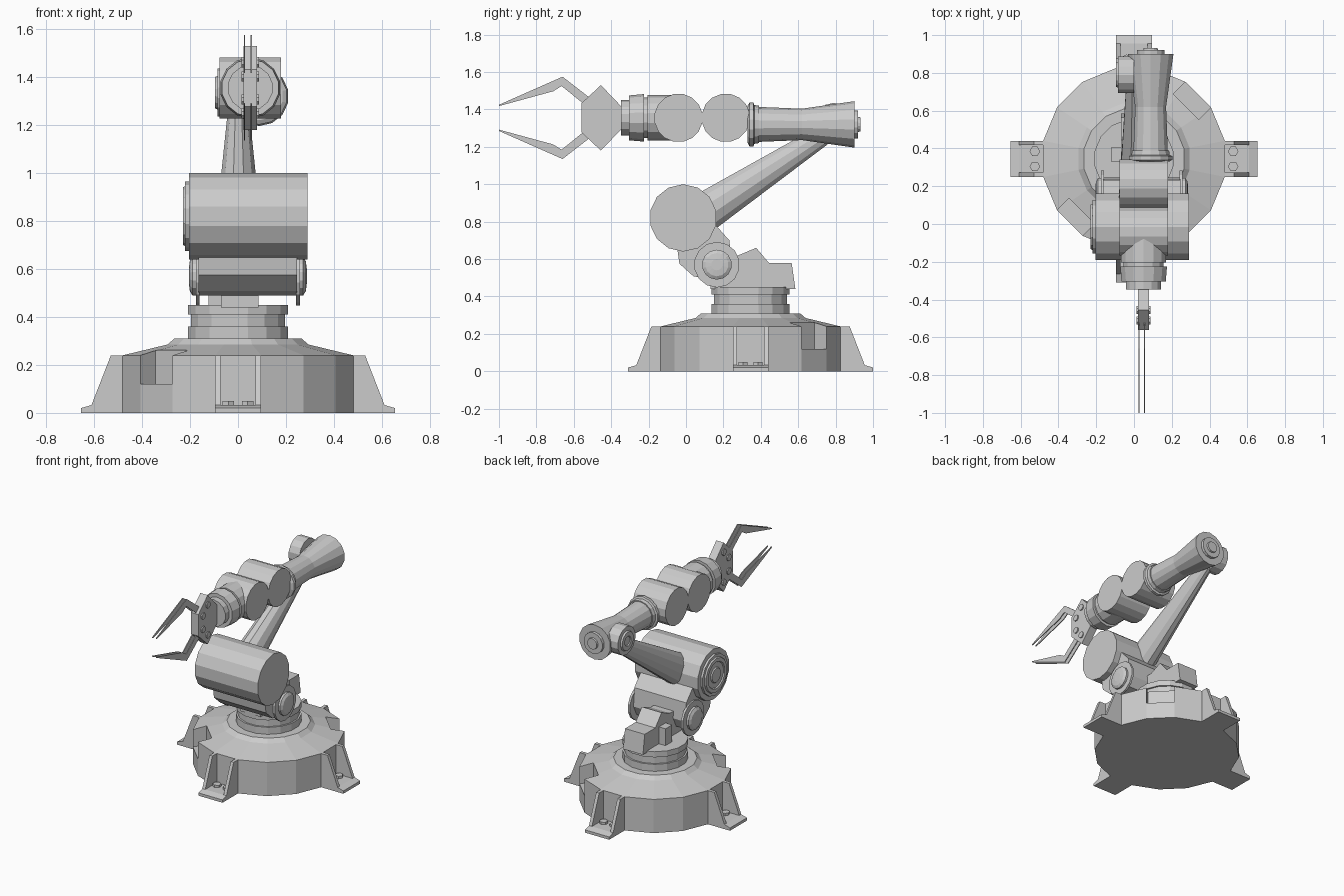
import bpy, bmesh
from math import cos, sin, pi, radians
from mathutils import Vector, Matrix

if "Cube" in bpy.data.objects:
    bpy.data.objects.remove(bpy.data.objects["Cube"])

BASE = Vector((0, 0.345, 0))
X, Y, Z = Vector((1, 0, 0)), Vector((0, 1, 0)), Vector((0, 0, 1))


def finish(name, bm, matrix=None):
    if matrix:
        bm.transform(matrix)
    bmesh.ops.recalc_face_normals(bm, faces=bm.faces[:])
    mesh = bpy.data.meshes.new(name)
    bm.to_mesh(mesh)
    bm.free()
    ob = bpy.data.objects.new(name, mesh)
    bpy.context.collection.objects.link(ob)
    return ob


def prism(name, profile, x0, x1, matrix=None):
    """Extrude a (y, z) profile from x0 to x1."""
    bm = bmesh.new()
    a = [bm.verts.new((x0, y, z)) for y, z in profile]
    b = [bm.verts.new((x1, y, z)) for y, z in profile]
    bm.faces.new(a)
    bm.faces.new(b)
    n = len(profile)
    for i in range(n):
        j = (i + 1) % n
        bm.faces.new((a[i], a[j], b[j], b[i]))
    return finish(name, bm, matrix)


def lathe(name, profile, origin, axis, n=16, squash=1.0, matrix=None):
    """Turn (distance, radius) pairs around an axis with n flat sides."""
    axis = axis.normalized()
    u = Y if axis == X else X
    v = axis.cross(u)
    bm = bmesh.new()
    rings = []
    for t, r in profile:
        ring = []
        for i in range(n):
            k = 2 * pi * (i + 0.5) / n
            ring.append(bm.verts.new(Vector(origin) + axis * t
                                     + u * r * cos(k) * squash + v * r * sin(k)))
        rings.append(ring)
    bm.faces.new(rings[0])
    bm.faces.new(rings[-1])
    for a, b in zip(rings, rings[1:]):
        for i in range(n):
            j = (i + 1) % n
            bm.faces.new((a[i], a[j], b[j], b[i]))
    return finish(name, bm, matrix)


def box(y0, y1, z0, z1):
    return [(y0, z0), (y1, z0), (y1, z1), (y0, z1)]


# Base drum with two diagonal notches
base = lathe("base_drum", [(0, 0.49), (0.24, 0.49), (0.285, 0.30), (0.31, 0.27)], BASE, Z)
for angle in (-45, 135):
    m = Matrix.Translation(BASE) @ Matrix.Rotation(radians(angle), 4, 'Z')
    cutter = prism("notch_cutter", box(0.39, 0.6, 0.12, 0.4), -0.095, 0.095, m)
    cutter.hide_render = True
    cutter.hide_viewport = True
    mod = base.modifiers.new("notch", 'BOOLEAN')
    mod.operation = 'DIFFERENCE'
    mod.solver = 'EXACT'
    mod.object = cutter

# Four feet: sole plate, two ribs, two bolts
for k in range(4):
    m = Matrix.Translation(BASE) @ Matrix.Rotation(k * pi / 2, 4, 'Z')
    prism("foot_plate", [(0.45, 0), (0.655, 0), (0.655, 0.02), (0.61, 0.033), (0.45, 0.033)],
          -0.095, 0.095, m)
    for s in (-1, 1):
        prism("foot_rib", [(0.45, 0.01), (0.61, 0.01), (0.61, 0.035), (0.53, 0.24), (0.45, 0.24)],
              s * 0.072, s * 0.095, m)
        lathe("foot_bolt", [(0.03, 0.028), (0.05, 0.028)], (s * 0.04, 0.525, 0), Z, 6, matrix=m)

# Turntable neck
lathe("turntable", [(0.30, 0.212), (0.36, 0.212), (0.36, 0.2), (0.41, 0.2), (0.41, 0.212),
                    (0.45, 0.212)], BASE, Z)

# Shoulder bracket and small junction box
prism("shoulder_bracket", [(0.13, 0.44), (0.585, 0.44), (0.565, 0.578), (0.445, 0.578),
                           (0.375, 0.66), (0.28, 0.62), (0.13, 0.62)], -0.07, 0.085)
prism("junction_box", box(0.33, 0.405, 0.44, 0.57), -0.122, -0.06)

# Shoulder pivot: wide housing, side discs, domed caps
prism("shoulder_housing", [(-0.05, 0.68), (-0.035, 0.575), (0.04, 0.508), (0.13, 0.49),
                           (0.21, 0.50), (0.245, 0.57), (0.232, 0.70), (0.16, 0.78),
                           (0.0, 0.80)], -0.165, 0.245)
for name, x, s in (("left", -0.16, -1), ("right", 0.242, 1)):
    lathe("shoulder_disc_" + name, [(0, 0.122), (0.016 * s, 0.122)], (x, 0.165, 0.57), X, 14)
    lathe("shoulder_cap_" + name, [(0, 0.08), (0.03 * s, 0.08), (0.041 * s, 0.062),
                                   (0.045 * s, 0.03)], (x, 0.165, 0.57), X, 14)

# Large motor drum with stepped rings on its left end
lathe("motor_drum", [(-0.205, 0.18), (0.29, 0.18)], (0, -0.015, 0.82), X, 14)
lathe("motor_rings", [(-0.2, 0.145), (-0.22, 0.145), (-0.22, 0.125), (-0.23, 0.12),
                      (-0.23, 0.095), (-0.222, 0.09), (-0.222, 0.055), (-0.23, 0.05)],
      (0, -0.015, 0.82), X, 14)

# Tapered lower arm and elbow disc
start, end = Vector((0.002, 0.0, 0.785)), Vector((-0.01, 0.80, 1.306))
direction = Vector((0, end.y - start.y, end.z - start.z))
lathe("lower_arm", [(0, 0.118), (direction.length, 0.05)], start, direction, 12, 0.8)
lathe("elbow_disc", [(0.0, 0.1), (-0.085, 0.1), (-0.085, 0.07), (-0.096, 0.065),
                     (-0.096, 0.035), (-0.09, 0.03)], (0, 0.79, 1.335), X, 14)

# Waisted forearm with front collar and rear cap
fore = (0.088, 0, 1.32)
lathe("forearm", [(0.37, 0.093), (0.40, 0.093), (0.62, 0.084), (0.90, 0.124)], fore, Y, 14)
lathe("forearm_collar", [(0.33, 0.1), (0.34, 0.118), (0.36, 0.118), (0.365, 0.104),
                         (0.39, 0.1)], fore, Y, 14)
lathe("forearm_cap", [(0.89, 0.075), (0.92, 0.075), (0.92, 0.04), (0.932, 0.038)], fore, Y, 14)

# Two wrist knuckle drums
for y in (0.213, -0.04):
    lathe("wrist_knuckle", [(-0.078, 0.13), (0.18, 0.13)], (0, y, 1.355), X, 16)

# Stepped wrist
lathe("wrist", [(0.04, 0.122), (0.205, 0.122), (0.205, 0.108), (0.225, 0.108), (0.225, 0.127),
                (0.305, 0.12), (0.305, 0.095), (0.348, 0.095)], (0.051, 0, 1.355), -Y, 14)

# Gripper plate, pivot pins and mirrored finger pairs
prism("gripper_plate", [(-0.345, 1.295), (-0.345, 1.415), (-0.455, 1.53), (-0.56, 1.432),
                        (-0.56, 1.278), (-0.455, 1.18)], 0.022, 0.08)
finger = [(-1.0, 1.425), (-0.66, 1.575), (-0.505, 1.455), (-0.535, 1.42), (-0.665, 1.525),
          (-0.71, 1.497), (-1.0, 1.418)]
for s in (-1, 1):
    for y, dz in ((-0.455, 0.107), (-0.51, 0.048)):
        lathe("pivot_pin", [(0.014, 0.023), (0.088, 0.023)], (0, y, 1.355 + s * dz), X, 8)
    for x in (0.024, 0.053):
        prism("gripper_finger", [(y, 1.355 + s * (z - 1.355)) for y, z in finger], x, x + 0.006)
